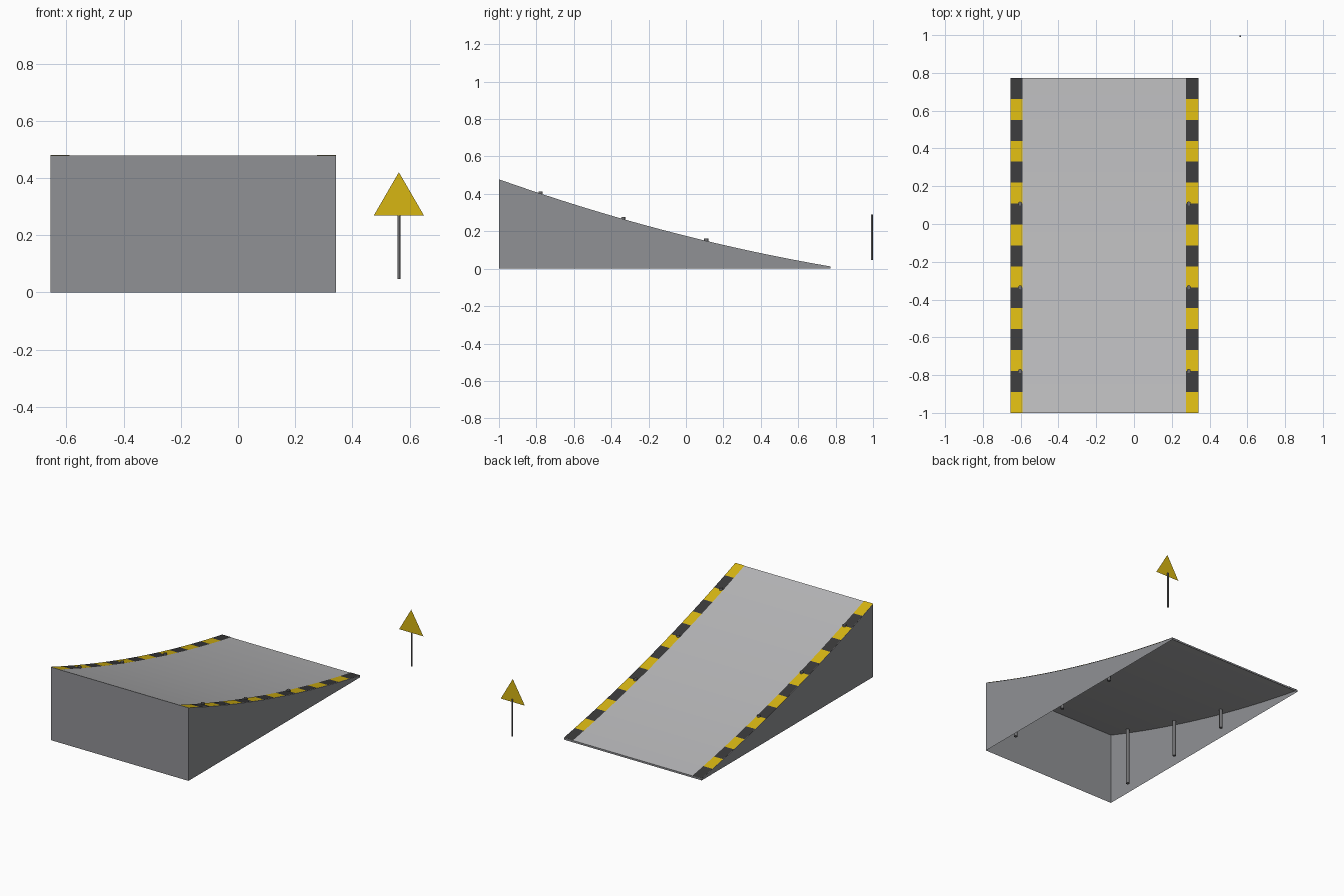
import bpy, bmesh, math

if "Cube" in bpy.data.objects:
    bpy.data.objects.remove(bpy.data.objects["Cube"])

X0, X1 = -0.655, 0.342       # ramp sides
Y0, Y1 = -1.0, 0.773         # high front end, low back end
STRIPES, SUB = 16, 2         # stripes per edge, deck rows per stripe
ROWS = STRIPES * SUB


def material(name, rgb):
    m = bpy.data.materials.new(name)
    m.diffuse_color = (*rgb, 1)
    m.use_nodes = True
    m.node_tree.nodes["Principled BSDF"].inputs["Base Color"].default_value = m.diffuse_color
    return m


deck_grey = material("deck_grey", (0.47, 0.47, 0.48))
wall_grey = material("wall_grey", (0.28, 0.285, 0.30))
yellow = material("hazard_yellow", (0.68, 0.465, 0.006))
black = material("hazard_black", (0.041, 0.041, 0.042))
steel = material("post_grey", (0.16, 0.16, 0.165))


def row_y(i):
    return Y0 + (Y1 - Y0) * i / ROWS


def ramp_z(y):
    t = (Y1 - y) / (Y1 - Y0)
    return 0.012 + 0.304 * t + 0.162 * t * t


def make(name, bm, *mats):
    me = bpy.data.meshes.new(name)
    bm.to_mesh(me)
    bm.free()
    for m in mats:
        me.materials.append(m)
    ob = bpy.data.objects.new(name, me)
    bpy.context.collection.objects.link(ob)
    return ob


def sheet(bm, xa, xb, lift=0.0):
    """Curved sheet following the ramp; returns its vertex pairs and faces."""
    pairs = [[bm.verts.new((x, row_y(i), ramp_z(row_y(i)) + lift)) for x in (xa, xb)]
             for i in range(ROWS + 1)]
    faces = [bm.faces.new((a[0], a[1], b[1], b[0])) for a, b in zip(pairs, pairs[1:])]
    return pairs, faces


def post(name, x, y, z0, z1, r, sides=8):
    bpy.ops.mesh.primitive_cylinder_add(vertices=sides, radius=r, depth=z1 - z0,
                                        location=(x, y, (z0 + z1) / 2))
    ob = bpy.context.object
    ob.name = name
    ob.data.materials.append(steel)
    bpy.ops.object.shade_smooth_by_angle(angle=math.radians(50))


# Curved driving surface
bm = bmesh.new()
_, faces = sheet(bm, X0, X1)
for f in faces:
    f.smooth = True
make("deck", bm, deck_grey)

# Side and end walls, open underneath
bm = bmesh.new()
for x, flip in ((X0, True), (X1, False)):
    top = [bm.verts.new((x, row_y(i), ramp_z(row_y(i)))) for i in range(ROWS + 1)]
    low = [bm.verts.new((x, row_y(i), 0)) for i in range(ROWS + 1)]
    for i in range(ROWS):
        quad = [low[i], low[i + 1], top[i + 1], top[i]]
        bm.faces.new(quad[::-1] if flip else quad)
for y, flip in ((Y0, False), (Y1, True)):
    quad = [bm.verts.new(p) for p in ((X0, y, 0), (X1, y, 0),
                                      (X1, y, ramp_z(y)), (X0, y, ramp_z(y)))]
    bm.faces.new(quad[::-1] if flip else quad)
bmesh.ops.remove_doubles(bm, verts=bm.verts, dist=1e-5)
make("walls", bm, wall_grey)

# Hazard stripes along both edges
for side, xa, xb in (("left", X0, X0 + 0.066), ("right", X1 - 0.066, X1)):
    bm = bmesh.new()
    _, faces = sheet(bm, xa, xb, 0.002)
    for i, f in enumerate(faces):
        f.material_index = (i // SUB) % 2
    make(side + "_hazard_stripes", bm, yellow, black)

# Support posts poking slightly through the deck
for k in (1, 3, 5):
    y = Y0 + (Y1 - Y0) * k / 8
    for side, x in (("left", X0 + 0.052), ("right", X1 - 0.052)):
        post(f"{side}_support_post", x, y, 0.02, ramp_z(y) + 0.012, 0.011)

# Warning sign: pole with a thin triangular plate on its front
SX, SY = 0.5625, 0.994
post("sign_pole", SX, SY, 0.047, 0.29, 0.005)
bm = bmesh.new()
rim = [bm.verts.new((SX + dx, SY - 0.006, z))
       for dx, z in ((-0.0875, 0.269), (0.0875, 0.269), (0, 0.42))]
bm.faces.new(rim)
make("sign_plate", bm, yellow)
